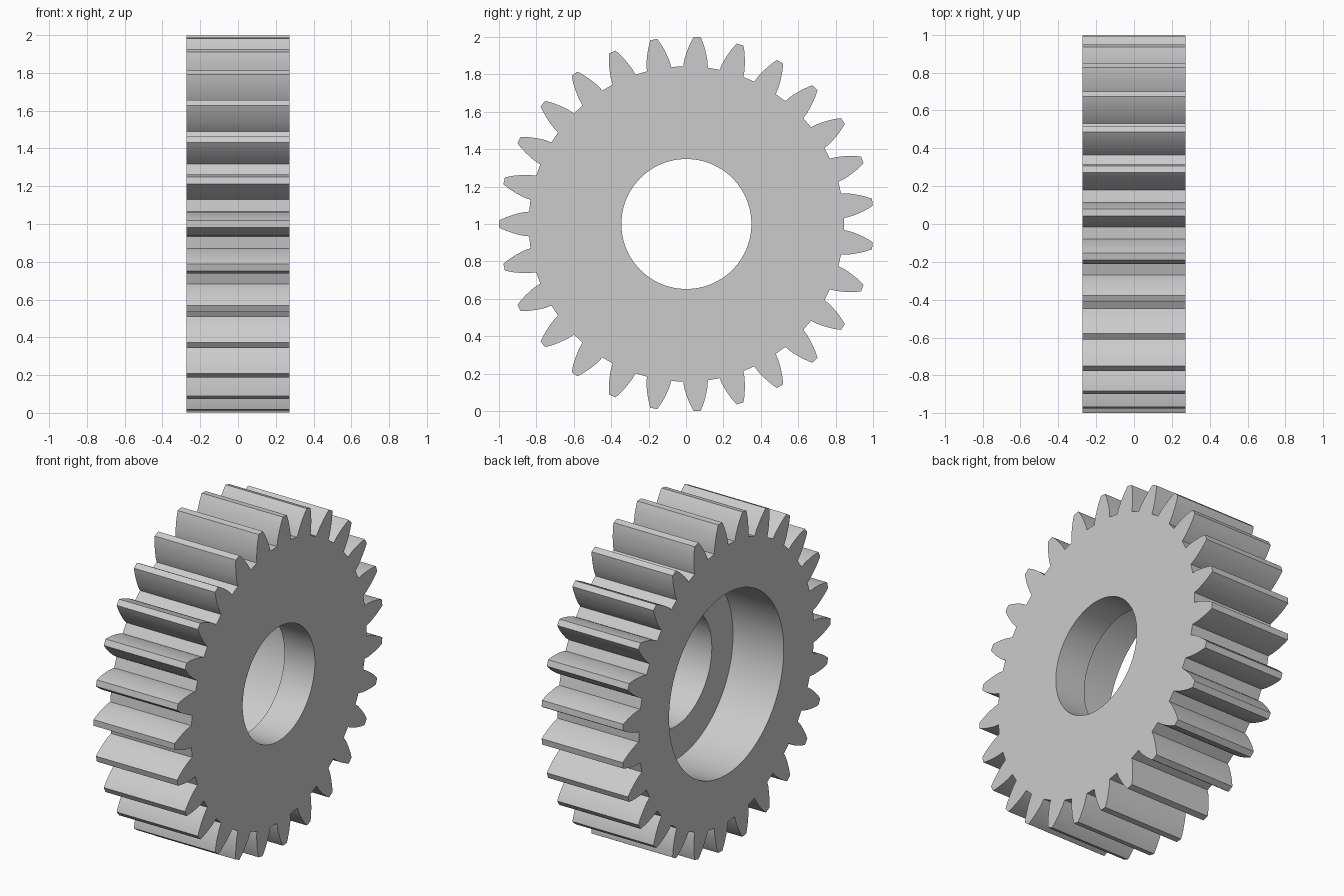
import bpy, bmesh
from math import sin, cos, pi, radians, asin

cube = bpy.data.objects.get("Cube")
if cube:
    bpy.data.objects.remove(cube, do_unlink=True)

TEETH = 27
HALF = 0.273           # half of the gear thickness
FLOOR = 0.068          # x of the counterbore floor
BORE, RECESS = 0.347, 0.551
SEGMENTS = 96
CY, CZ = 0.002, 1.0    # axle centre

# One tooth flank: radius, half width
FLANK = [(0.842, 0.066), (0.875, 0.0625), (0.9, 0.0565), (0.92, 0.0508),
         (0.94, 0.0445), (0.96, 0.0372), (0.98, 0.0287), (1.0, 0.0186)]


def tooth_outline():
    """Polar points (radius, angle) around all teeth."""
    points = []
    for i in range(TEETH):
        mid = pi + i * 2 * pi / TEETH
        side = [(r, asin(w / r)) for r, w in FLANK]
        points += [(r, mid - a) for r, a in side]
        points += [(r, mid + a) for r, a in reversed(side)]
    return points


def circle(radius):
    return [(radius, i * 2 * pi / SEGMENTS) for i in range(SEGMENTS)]


def ring(bm, points, x):
    """Closed loop of edges in the plane at x."""
    verts = [bm.verts.new((x, CY + r * cos(a), CZ + r * sin(a))) for r, a in points]
    edges = [bm.edges.new((v, verts[i - 1])) for i, v in enumerate(verts)]
    return verts, edges


def wall(bm, a, b):
    """Strip of quads between two matching loops."""
    for i in range(len(a[0])):
        bm.faces.new((a[0][i - 1], a[0][i], b[0][i], b[0][i - 1]))


def cap(bm, a, b):
    """Flat face with a hole between two loops."""
    bmesh.ops.triangle_fill(bm, use_beauty=True, edges=a[1] + b[1])


bm = bmesh.new()
outline = tooth_outline()
teeth_right, teeth_left = ring(bm, outline, HALF), ring(bm, outline, -HALF)
bore_right, bore_floor = ring(bm, circle(BORE), HALF), ring(bm, circle(BORE), FLOOR)
recess_floor, recess_left = ring(bm, circle(RECESS), FLOOR), ring(bm, circle(RECESS), -HALF)

# End faces first, while their loops are still open
cap(bm, teeth_right, bore_right)
cap(bm, teeth_left, recess_left)
# Teeth, bore, step and counterbore walls
wall(bm, teeth_right, teeth_left)
wall(bm, bore_right, bore_floor)
wall(bm, bore_floor, recess_floor)
wall(bm, recess_floor, recess_left)
bmesh.ops.recalc_face_normals(bm, faces=bm.faces)

mesh = bpy.data.meshes.new("spur_gear")
bm.to_mesh(mesh)
bm.free()
gear = bpy.data.objects.new("spur_gear", mesh)
bpy.context.collection.objects.link(gear)

# Plain grey metal
grey = bpy.data.materials.new("grey")
grey.use_nodes = True
colour = (0.6, 0.6, 0.6, 1)
grey.diffuse_color = colour
grey.node_tree.nodes["Principled BSDF"].inputs["Base Color"].default_value = colour
mesh.materials.append(grey)

# Smooth flanks and bores, sharp corners
bpy.ops.object.select_all(action="DESELECT")
gear.select_set(True)
bpy.context.view_layer.objects.active = gear
bpy.ops.object.shade_smooth_by_angle(angle=radians(30))
